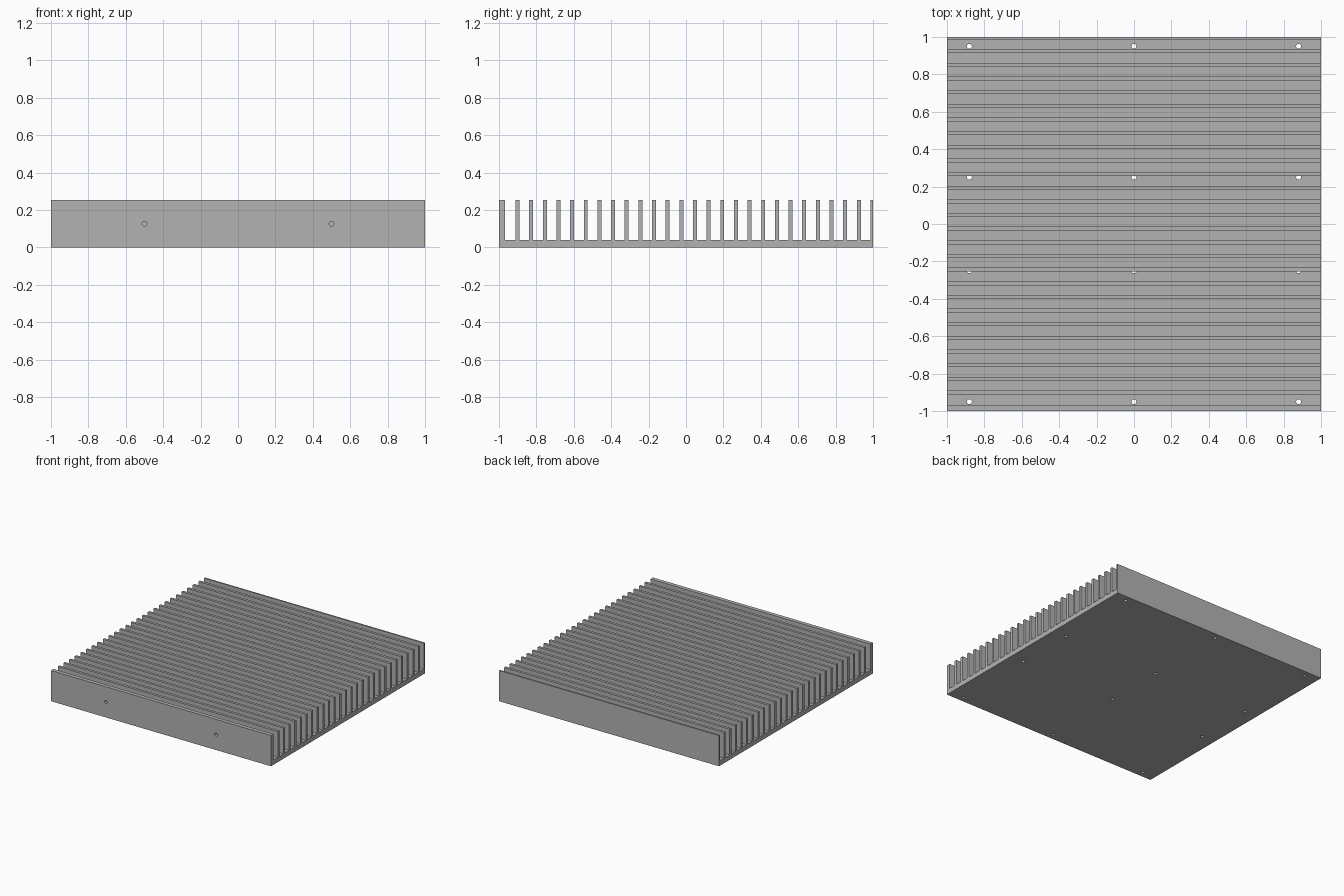
import bpy, bmesh
from math import radians
from mathutils import Matrix

cube = bpy.data.objects.get("Cube")
if cube:
    bpy.data.objects.remove(cube, do_unlink=True)

HEIGHT, BASE = 0.252, 0.04
PITCH, FIN = 0.073, 0.021
HOLE_RADIUS = 0.013

metal = bpy.data.materials.new("grey aluminium")
metal.use_nodes = True
grey = (0.45, 0.45, 0.45, 1)
metal.diffuse_color = grey
metal.node_tree.nodes["Principled BSDF"].inputs["Base Color"].default_value = grey


def make_object(name, bm):
    bmesh.ops.recalc_face_normals(bm, faces=bm.faces)
    mesh = bpy.data.meshes.new(name)
    bm.to_mesh(mesh)
    bm.free()
    mesh.materials.append(metal)
    obj = bpy.data.objects.new(name, mesh)
    bpy.context.collection.objects.link(obj)
    return obj


# Comb profile: thick front plate, evenly spaced fins, thin back plate
fins = [(-1, -0.968)]
for i in range(26):
    centre = 0.924 - PITCH * (25 - i)
    fins.append((centre - FIN / 2, centre + FIN / 2))
fins.append((0.987, 1))

profile = [(-1, 0)]
for i, (start, end) in enumerate(fins):
    if i > 0:
        profile.append((start, BASE))
    profile += [(start, HEIGHT), (end, HEIGHT)]
    if i < len(fins) - 1:
        profile.append((end, BASE))
profile.append((1, 0))

# Extrude the profile across the full width
bm = bmesh.new()
face = bm.faces.new([bm.verts.new((-1, y, z)) for y, z in profile])
extruded = bmesh.ops.extrude_face_region(bm, geom=[face])
moved = [v for v in extruded["geom"] if isinstance(v, bmesh.types.BMVert)]
bmesh.ops.translate(bm, verts=moved, vec=(2, 0, 0))
heat_sink = make_object("heat_sink", bm)

# Drills for the mounting holes in the base and in the front plate
bm = bmesh.new()


def drill(location, depth, rotation=Matrix()):
    bmesh.ops.create_cone(bm, cap_ends=True, segments=24, radius1=HOLE_RADIUS,
                          radius2=HOLE_RADIUS, depth=depth,
                          matrix=Matrix.Translation(location) @ rotation)


for x in (-0.88, 0, 0.88):
    for y in (-0.95, -0.25, 0.25, 0.95):
        drill((x, y, 0), 2 * BASE + 0.001)
for x in (-0.5, 0.5):
    drill((x, -1, 0.126), 0.08, Matrix.Rotation(radians(90), 4, "X"))
drills = make_object("hole_cutters", bm)
drills.hide_render = True

# Cut the holes, then remove the cutter
cut = heat_sink.modifiers.new("holes", "BOOLEAN")
cut.operation = "DIFFERENCE"
cut.solver = "EXACT"
cut.object = drills
bpy.context.view_layer.objects.active = heat_sink
heat_sink.select_set(True)
bpy.ops.object.modifier_apply(modifier=cut.name)
bpy.data.objects.remove(drills, do_unlink=True)
bpy.ops.object.shade_smooth_by_angle(angle=radians(30))
